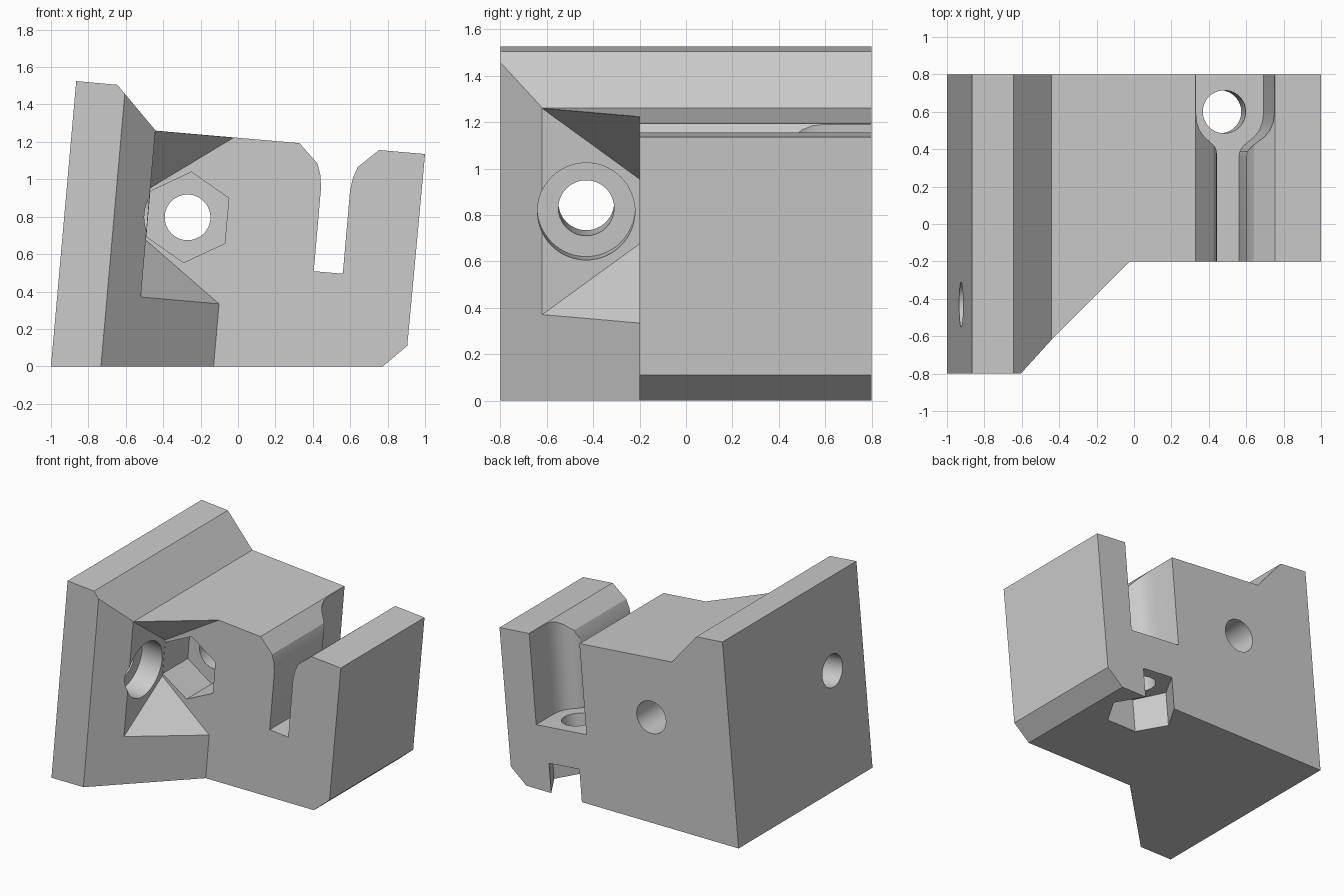
import bpy, bmesh, math
from mathutils import Matrix, Vector

old = bpy.data.objects.get("Cube")
if old:
    bpy.data.objects.remove(old, do_unlink=True)

# The working features lean with the bracket: u = leaning x, w = leaning z
TILT = Matrix.Rotation(math.radians(5), 4, 'Y')
AXES = {  # profile (a, b) and depth d to u, y, w
    'U': lambda a, b, d: (d, a, b),
    'Y': lambda a, b, d: (a, d, b),
    'W': lambda a, b, d: (a, b, d),
}

grey = bpy.data.materials.new("plain_grey")
grey.use_nodes = True
tone = (0.6, 0.6, 0.6, 1)
grey.diffuse_color = tone
grey.node_tree.nodes["Principled BSDF"].inputs["Base Color"].default_value = tone


def add_object(name, bm, tilted=True):
    bmesh.ops.recalc_face_normals(bm, faces=bm.faces)
    if tilted:
        bm.transform(TILT)
    mesh = bpy.data.meshes.new(name)
    bm.to_mesh(mesh)
    bm.free()
    mesh.materials.append(grey)
    obj = bpy.data.objects.new(name, mesh)
    bpy.context.collection.objects.link(obj)
    return obj


def prism(name, axis, profile, start, end, tilted=True):
    bm = bmesh.new()
    place = AXES[axis]
    face = bm.faces.new([bm.verts.new(place(a, b, start)) for a, b in profile])
    move = Vector(place(0, 0, end - start))
    out = bmesh.ops.extrude_face_region(bm, geom=[face], use_keep_orig=True)
    top = [v for v in out["geom"] if isinstance(v, bmesh.types.BMVert)]
    bmesh.ops.translate(bm, verts=top, vec=move)
    return add_object(name, bm, tilted)


def ring(a, b, radius, sides=64, turn=0.0):
    steps = [turn + 2 * math.pi * i / sides for i in range(sides)]
    return [(a + radius * math.cos(t), b + radius * math.sin(t)) for t in steps]


def mirrored(half, centre):
    left = [(centre - a, b) for a, b in half]
    return left + [(centre + a, b) for a, b in reversed(half)]


# Main block
block = prism("mount_block", 'Y', [
    (-1, 0), (-0.865, 1.525), (-0.645, 1.505), (-0.44, 1.26),
    (1, 1.135), (0.905, 0.11), (0.775, 0)], -0.8, 0.8, tilted=False)

SLOT, MID, WALL, FRONT = 0.437, 0.77, -0.55, -0.2
cutters = []

# Diagonal front corner
cutters.append(prism("corner_cut", 'W', [
    (-0.93, -1), (-0.13, FRONT), (1.4, FRONT), (1.4, -1)], -0.5, 2))

# Pocket giving access to both bolts, with sloped floor and ceiling
bm = bmesh.new()
for side in (-1, 1):
    inner = Vector((WALL, FRONT, MID + side * 0.14))
    for u, y in ((WALL, -0.62), (-0.13, FRONT)):
        edge = Vector((u, y, MID + side * 0.446))
        bm.verts.new(inner + (edge - inner) * 1.3)
    bm.verts.new(inner)
bmesh.ops.convex_hull(bm, input=bm.verts)
cutters.append(add_object("pocket_cut", bm))

# Sideways bolt hole with a round recess
cutters.append(prism("side_recess", 'U', ring(-0.43, MID, 0.21), -0.72, -0.35))
cutters.append(prism("side_hole", 'U', ring(-0.43, MID, 0.12), -1.2, -0.6))

# Lengthwise bolt hole with a hexagonal nut recess
cutters.append(prism("nut_recess", 'Y',
                     ring(-0.338, MID, 0.243, 6, math.pi / 2), -0.45, 0.1))
cutters.append(prism("long_hole", 'Y', ring(-0.338, MID, 0.122), -0.1, 1))

# Slot that widens toward the back, with a flared mouth
cutters.append(prism("slot_cut", 'W', mirrored([
    (0.078, -0.4), (0.078, 0.36), (0.084, 0.39), (0.1, 0.415), (0.125, 0.437),
    (0.16, 0.465), (0.188, 0.5), (0.205, 0.545), (0.211, 0.6), (0.211, 1)],
    SLOT), 0.542, 1.6))
cutters.append(prism("mouth_cut", 'Y', mirrored([
    (0.03, 0.9), (0.078, 0.99), (0.088, 1.06), (0.108, 1.117),
    (0.211, 1.215), (0.311, 1.31)], SLOT), -0.4, 1))

# Upright bolt hole with a hexagonal nut recess underneath
cutters.append(prism("lower_nut_recess", 'W', ring(SLOT, 0.6, 0.243, 6), -0.3, 0.27))
cutters.append(prism("upright_hole", 'W', ring(SLOT, 0.6, 0.115), 0.1, 0.8))

# Carve the block and discard the cutters
bpy.context.view_layer.objects.active = block
block.select_set(True)
for cutter in cutters:
    mod = block.modifiers.new(cutter.name, 'BOOLEAN')
    mod.operation = 'DIFFERENCE'
    mod.solver = 'EXACT'
    mod.object = cutter
    bpy.ops.object.modifier_apply(modifier=mod.name)
    bpy.data.objects.remove(cutter, do_unlink=True)

bpy.ops.object.shade_smooth_by_angle(angle=math.radians(25))
